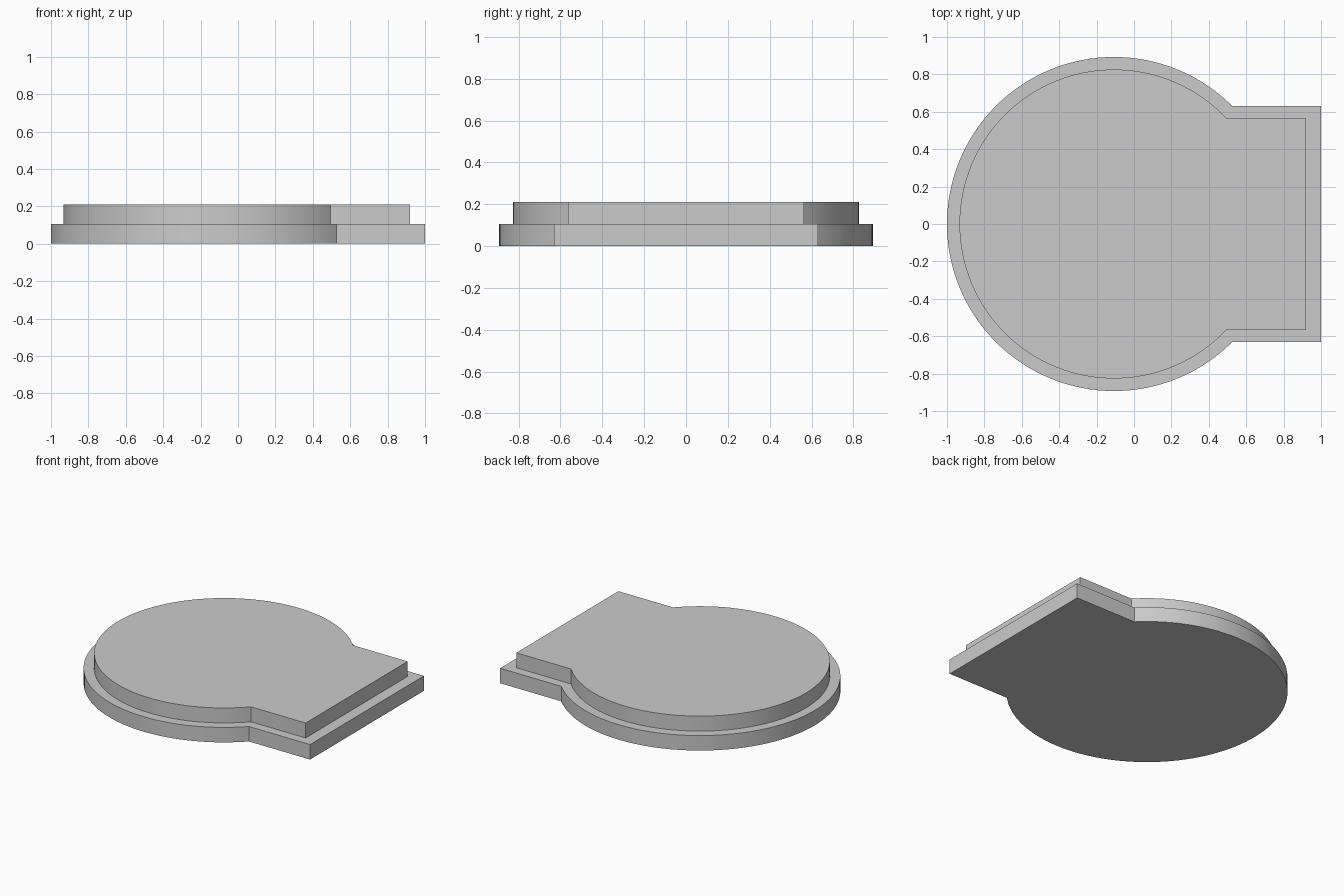
import bpy, bmesh, math

if "Cube" in bpy.data.objects:
    bpy.data.objects.remove(bpy.data.objects["Cube"], do_unlink=True)

grey = bpy.data.materials.new("plain grey")
grey.use_nodes = True
colour = (0.6, 0.6, 0.6, 1)
grey.diffuse_color = colour
grey.node_tree.nodes["Principled BSDF"].inputs["Base Color"].default_value = colour

CENTRE_X = -0.107
STEP = 0.105


def keyhole_slab(name, radius, half_width, end_x, bottom, steps=96):
    """Extruded disc with a straight-sided tab on its left (+x) side."""
    start = math.asin(half_width / radius)
    sweep = 2 * (math.pi - start)
    outline = [(end_x, -half_width), (end_x, half_width)]
    for i in range(steps + 1):
        a = start + sweep * i / steps
        outline.append((CENTRE_X + radius * math.cos(a), radius * math.sin(a)))

    bm = bmesh.new()
    base = bm.faces.new([bm.verts.new((x, y, bottom)) for x, y in outline])
    top = bmesh.ops.extrude_face_region(bm, geom=[base], use_keep_orig=True)
    verts = [v for v in top["geom"] if isinstance(v, bmesh.types.BMVert)]
    bmesh.ops.translate(bm, verts=verts, vec=(0, 0, STEP))
    bmesh.ops.recalc_face_normals(bm, faces=bm.faces)

    mesh = bpy.data.meshes.new(name)
    bm.to_mesh(mesh)
    bm.free()
    mesh.materials.append(grey)
    obj = bpy.data.objects.new(name, mesh)
    bpy.context.collection.objects.link(obj)
    bpy.ops.object.select_all(action="DESELECT")
    obj.select_set(True)
    bpy.context.view_layer.objects.active = obj
    bpy.ops.object.shade_smooth_by_angle(angle=math.radians(30))


# Wide lower plate and the narrower raised plate on it
keyhole_slab("lower_plate", 0.893, 0.63, 1.0, 0)
keyhole_slab("upper_plate", 0.826, 0.565, 0.92, STEP)
